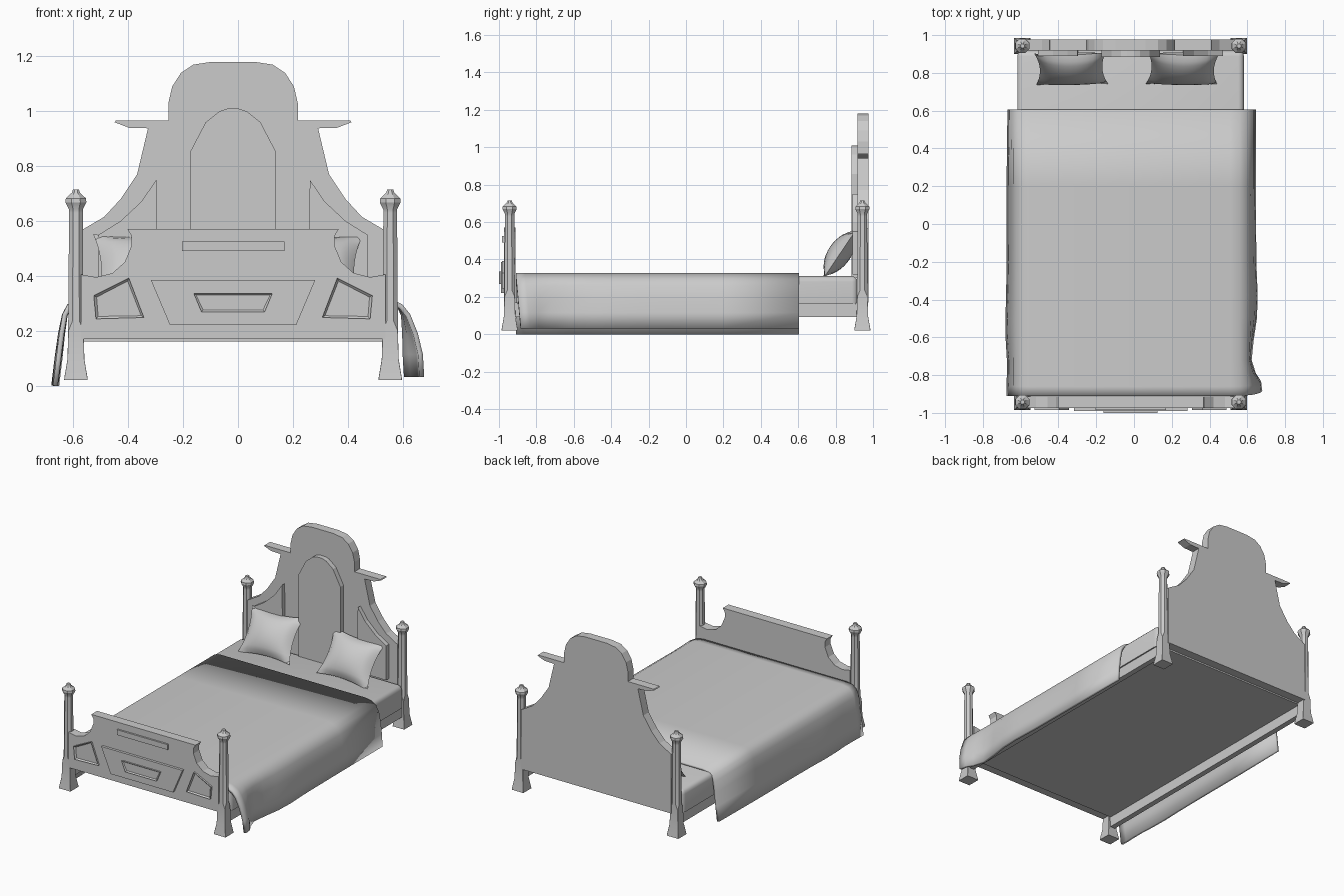
import bpy, bmesh, math
from mathutils import Matrix, Vector

if "Cube" in bpy.data.objects:
    bpy.data.objects.remove(bpy.data.objects["Cube"])

CX = -0.018  # bed frame centre line


def finish(bm, name, smooth=None):
    bmesh.ops.recalc_face_normals(bm, faces=bm.faces)
    me = bpy.data.meshes.new(name)
    bm.to_mesh(me)
    bm.free()
    ob = bpy.data.objects.new(name, me)
    bpy.context.collection.objects.link(ob)
    if smooth:
        bpy.ops.object.select_all(action='DESELECT')
        ob.select_set(True)
        bpy.context.view_layer.objects.active = ob
        bpy.ops.object.shade_smooth_by_angle(angle=math.radians(smooth))
    return ob


def board(name, pts, y0, y1, inset=0, recess=0):
    """Extrude an (x, z) outline from y0 (front) to y1; optional recessed front."""
    bm = bmesh.new()
    f = bm.faces.new([bm.verts.new((CX + x, y0, z)) for x, z in pts])
    ext = bmesh.ops.extrude_face_region(bm, geom=[f], use_keep_orig=True)
    for v in ext['geom']:
        if isinstance(v, bmesh.types.BMVert):
            v.co.y = y1
    bmesh.ops.recalc_face_normals(bm, faces=bm.faces)
    if inset:
        bmesh.ops.inset_region(bm, faces=[f], thickness=inset)
        for v in f.verts:
            v.co.y += recess
    return finish(bm, name)


def sym(half):
    return half + [(-x, z) for x, z in reversed(half)]


def box(name, x0, x1, y0, y1, z0, z1, bevel=0, segs=3):
    bm = bmesh.new()
    m = Matrix.Translation(((x0 + x1) / 2, (y0 + y1) / 2, (z0 + z1) / 2)) @ Matrix.Diagonal((x1 - x0, y1 - y0, z1 - z0, 1))
    bmesh.ops.create_cube(bm, size=1, matrix=m)
    if bevel:
        es = [e for e in bm.edges if max(v.co.z for v in e.verts) > (z0 + z1) / 2]
        bmesh.ops.bevel(bm, geom=es, offset=bevel, segments=segs, profile=0.5, affect='EDGES')
    return finish(bm, name, 40 if bevel else None)


# corner posts: square flared foot, chamfered shaft, capped finial
SECTIONS = [(0.02, 0.043, 0.02), (0.03, 0.042, 0.02), (0.095, 0.031, 0.02), (0.20, 0.028, 0.03),
            (0.235, 0.028, 0.55), (0.63, 0.025, 0.58), (0.642, 0.025, 0.58), (0.668, 0.038, 0.58),
            (0.682, 0.037, 0.58), (0.703, 0.015, 0.58), (0.715, 0.011, 0.58)]


def post(name, x, y):
    bm = bmesh.new()
    prev = None
    for z, h, c in SECTIONS:
        k = h * (1 - c)
        ring = [bm.verts.new((x + a, y + b, z)) for a, b in
                [(h, -k), (h, k), (k, h), (-k, h), (-h, k), (-h, -k), (-k, -h), (k, -h)]]
        if prev:
            for i in range(8):
                j = (i + 1) % 8
                bm.faces.new((prev[i], prev[j], ring[j], ring[i]))
        else:
            bm.faces.new(ring[::-1])
        prev = ring
    bm.faces.new(prev)
    finish(bm, name, 30)


for sx, a in ((-1, "left"), (1, "right")):
    for sy, b in ((-1, "front"), (1, "back")):
        post(f"{b}_{a}_post", CX + sx * 0.573, sy * 0.943)
    # side rail
    x = CX + sx * 0.573
    box(f"{a}_side_rail", x - 0.018, x + 0.018, -0.93, 0.93, 0.092, 0.168)

# headboard with shelf ears and domed crest
board("headboard", sym([(0.555, 0.17), (0.555, 0.565), (0.47, 0.615), (0.41, 0.68), (0.35, 0.77),
                        (0.31, 0.938), (0.38, 0.94), (0.432, 0.96), (0.428, 0.966), (0.236, 0.966),
                        (0.236, 1.03), (0.222, 1.09), (0.19, 1.14), (0.145, 1.17), (0.08, 1.18)]), 0.918, 0.976)
arch = [(0.155, 0.30), (0.155, 0.855), (0.10, 0.96), (0.05, 1.0), (0.02, 1.01)]
board("headboard_arch_panel", sym(arch), 0.885, 0.92)
for s, a in ((-1, "left"), (1, "right")):
    p = [(0.275, 0.32), (0.28, 0.75), (0.335, 0.67), (0.41, 0.60), (0.49, 0.55), (0.49, 0.32)]
    board(f"{a}_headboard_panel", [(s * x, z) for x, z in p], 0.89, 0.92)

# footboard with scooped shoulders and relief panels
board("footboard", sym([(0.555, 0.17), (0.555, 0.405), (0.50, 0.395), (0.44, 0.41), (0.395, 0.45),
                        (0.37, 0.51), (0.37, 0.545), (0.385, 0.57)]), -0.973, -0.912)
board("footboard_centre_panel", sym([(0.23, 0.22), (0.30, 0.385)]), -0.99, -0.97)
board("footboard_inner_panel", sym([(0.115, 0.268), (0.143, 0.335)]), -1.0, -0.985, 0.01, 0.006)
board("footboard_top_bar", sym([(0.187, 0.49), (0.187, 0.525)]), -0.985, -0.97)
for s, a in ((-1, "left"), (1, "right")):
    p = [(0.38, 0.392), (0.508, 0.328), (0.50, 0.243), (0.325, 0.248)]
    board(f"{a}_footboard_panel", [(s * x, z) for x, z in p], -0.985, -0.97, 0.012, 0.009)

# mattress
box("mattress", CX - 0.6, CX + 0.6, -0.91, 0.918, 0.16, 0.31, 0.03)

# blanket: draped cross-section swept along the bed, with a flare at the front right
LEFT = [(-0.675, 0.0), (-0.663, 0.10), (-0.652, 0.19), (-0.64, 0.26), (-0.622, 0.295), (-0.595, 0.317), (-0.55, 0.326)]
RIGHT = [(0.51, 0.326), (0.56, 0.317), (0.597, 0.295), (0.618, 0.26), (0.632, 0.19), (0.64, 0.115), (0.645, 0.032)]
# y, left shift, right shift
STATIONS = [(0.605, 0.005, 0), (0.2, 0, 0), (-0.2, 0, 0.003), (-0.38, -0.002, 0.01), (-0.5, -0.006, 0.006),
            (-0.62, -0.004, -0.012), (-0.72, 0.002, -0.022), (-0.79, 0.002, 0.0), (-0.86, 0, 0.028), (-0.91, 0, 0.034)]
bm = bmesh.new()
prev = None
for y, dl, dr in STATIONS:
    row = []
    for x, z in LEFT + RIGHT:
        w = min(1, max(0, (0.31 - z) / 0.17))
        yy = y + (0.03 * (1 - z / 0.326) if y < -0.85 and x > 0 else 0)
        row.append(bm.verts.new((x + w * (dl if x < 0 else dr), yy, z)))
    if prev:
        for i in range(len(row) - 1):
            bm.faces.new((prev[i], prev[i + 1], row[i + 1], row[i]))
    prev = row
blanket = finish(bm, "blanket", 40)
if blanket.data.polygons[len(LEFT) - 1].normal.z < 0:
    blanket.data.flip_normals()
mod = blanket.modifiers.new("thickness", 'SOLIDIFY')
mod.thickness = 0.018
mod.offset = -1


# pillows: pinched cushions leaning on the headboard
def pillow(name, x, yaw, roll):
    bm = bmesh.new()
    n = 12
    for s in (-1, 1):
        g = []
        for i in range(n + 1):
            for j in range(n + 1):
                u, v = 2 * i / n - 1, 2 * j / n - 1
                t = s * 0.062 * ((1 - u * u) * (1 - v * v)) ** 0.6
                g.append(bm.verts.new((0.19 * u * (0.87 + 0.13 * v * v), 0.15 * v * (0.87 + 0.13 * u * u), t)))
        for i in range(n):
            for j in range(n):
                k = i * (n + 1) + j
                bm.faces.new((g[k], g[k + 1], g[k + n + 2], g[k + n + 1]))
    bmesh.ops.remove_doubles(bm, verts=bm.verts, dist=1e-5)
    m = (Matrix.Translation((x, 0.822, 0.433)) @ Matrix.Rotation(math.radians(yaw), 4, 'Z')
         @ Matrix.Rotation(math.radians(56), 4, 'X') @ Matrix.Rotation(math.radians(roll), 4, 'Z'))
    bmesh.ops.transform(bm, matrix=m, verts=bm.verts)
    finish(bm, name, 60)


pillow("left_pillow", -0.333, 0, 2)
pillow("right_pillow", 0.258, 1, -3)
